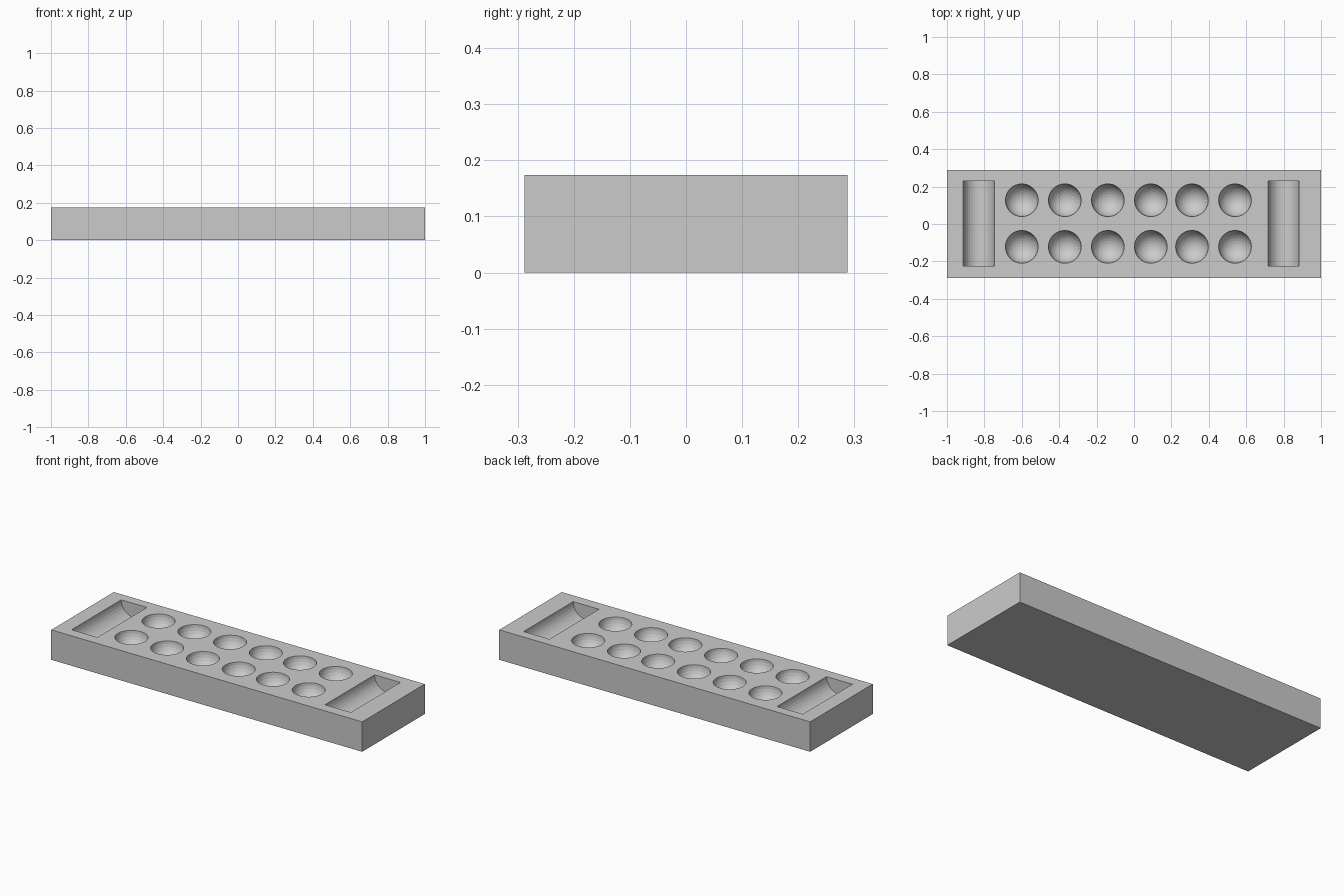
import bpy, bmesh, math
from mathutils import Matrix

if "Cube" in bpy.data.objects:
    bpy.data.objects.remove(bpy.data.objects["Cube"])

HEIGHT = 0.174
LIFT = 0.0004  # keeps cutter vertices off the top plane


def make_object(name, bm, mat=None):
    mesh = bpy.data.meshes.new(name)
    bm.to_mesh(mesh)
    bm.free()
    obj = bpy.data.objects.new(name, mesh)
    bpy.context.collection.objects.link(obj)
    if mat:
        mesh.materials.append(mat)
    return obj


grey = bpy.data.materials.new("plain grey")
grey.diffuse_color = (0.6, 0.6, 0.6, 1)
grey.use_nodes = True
grey.node_tree.nodes["Principled BSDF"].inputs["Base Color"].default_value = grey.diffuse_color

# Board block
bm = bmesh.new()
bmesh.ops.create_cube(bm, size=1, matrix=Matrix.Translation((0, 0, HEIGHT / 2))
                      @ Matrix.Diagonal((2, 0.575, HEIGHT, 1)))
board = make_object("game_board", bm, grey)

# Cutter: two rows of six round pits, and a half-round trough at each end
bm = bmesh.new()
for x in (-0.60, -0.37, -0.14, 0.09, 0.31, 0.54):
    for y in (-0.122, 0.127):
        bmesh.ops.create_uvsphere(bm, u_segments=32, v_segments=16, radius=0.0875,
                                  matrix=Matrix.Translation((x, y, HEIGHT + LIFT)))
for x in (-0.83, 0.80):
    bmesh.ops.create_cone(bm, cap_ends=True, segments=32, radius1=0.083, radius2=0.083,
                          depth=0.455,
                          matrix=Matrix.Translation((x, 0.003, HEIGHT + LIFT))
                          @ Matrix.Rotation(math.pi / 2, 4, 'X'))
bmesh.ops.recalc_face_normals(bm, faces=bm.faces)
cutter = make_object("pit_cutter", bm, grey)
cutter.hide_render = True

# Carve the pits, then drop the cutter
mod = board.modifiers.new("carve_pits", 'BOOLEAN')
mod.operation = 'DIFFERENCE'
mod.solver = 'EXACT'
mod.object = cutter
bpy.context.view_layer.objects.active = board
board.select_set(True)
bpy.ops.object.modifier_apply(modifier=mod.name)
bpy.data.objects.remove(cutter, do_unlink=True)
